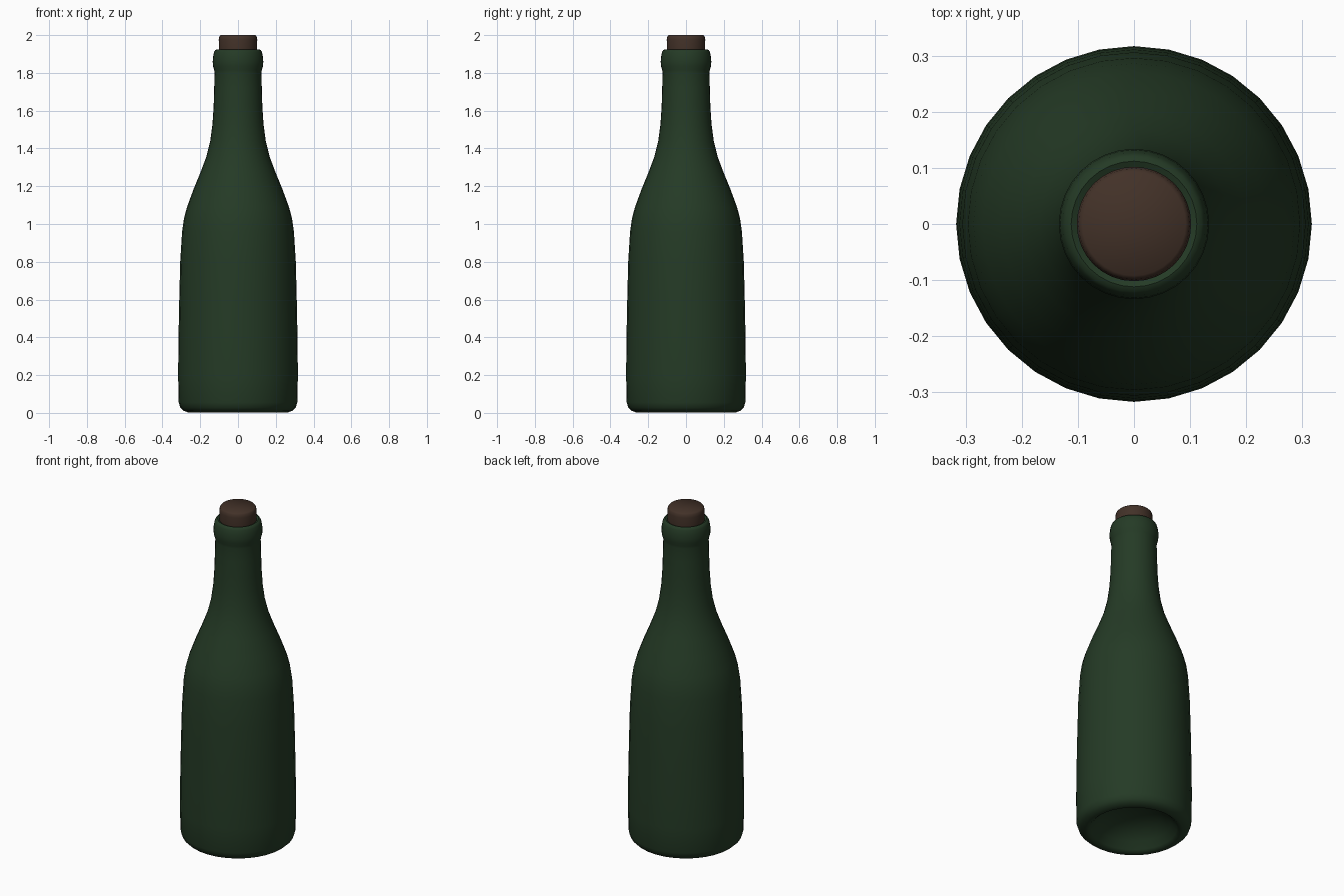
import bpy
import math

if "Cube" in bpy.data.objects:
    bpy.data.objects.remove(bpy.data.objects["Cube"])

SIDES = 32


def material(name, rgb):
    m = bpy.data.materials.new(name)
    m.diffuse_color = (*rgb, 1.0)
    m.use_nodes = True
    m.node_tree.nodes["Principled BSDF"].inputs["Base Color"].default_value = m.diffuse_color
    return m


def lathe(name, profile, mat):
    """Revolve (radius, height) points, bottom to top, around z; radius 0 makes a pole."""
    verts, faces, rings = [], [], []
    for r, z in profile:
        n = SIDES if r > 0 else 1
        rings.append(list(range(len(verts), len(verts) + n)))
        for i in range(n):
            a = 2 * math.pi * i / SIDES
            verts.append((r * math.cos(a), r * math.sin(a), z))
    for lo, hi in zip(rings, rings[1:]):
        for i in range(SIDES):
            j = (i + 1) % SIDES
            if len(lo) == 1:
                faces.append((lo[0], hi[j], hi[i]))
            elif len(hi) == 1:
                faces.append((lo[i], lo[j], hi[0]))
            else:
                faces.append((lo[i], lo[j], hi[j], hi[i]))
    mesh = bpy.data.meshes.new(name)
    mesh.from_pydata(verts, [], faces)
    mesh.materials.append(mat)
    ob = bpy.data.objects.new(name, mesh)
    bpy.context.collection.objects.link(ob)
    bpy.ops.object.select_all(action='DESELECT')
    ob.select_set(True)
    bpy.context.view_layer.objects.active = ob
    bpy.ops.object.shade_smooth_by_angle(angle=math.radians(50))
    return ob


glass = material("dark_green_glass", (0.018, 0.043, 0.019))
cork = material("brown_cork", (0.055, 0.031, 0.021))

# Bottle: hollow punt underneath, body, shoulder, neck, rounded lip
lathe("bottle", [
    (0, 0.12), (0.08, 0.112), (0.15, 0.09), (0.205, 0.05), (0.235, 0.015),
    (0.25, 0.002), (0.265, 0.003), (0.288, 0.011), (0.305, 0.027), (0.314, 0.055),
    (0.317, 0.2), (0.315, 0.4), (0.311, 0.6), (0.306, 0.8), (0.296, 0.96),
    (0.286, 1.03), (0.270, 1.09), (0.235, 1.185), (0.198, 1.275), (0.168, 1.355),
    (0.147, 1.44), (0.135, 1.53), (0.129, 1.62), (0.126, 1.72), (0.124, 1.80),
    (0.126, 1.815), (0.132, 1.835), (0.134, 1.86), (0.132, 1.885), (0.127, 1.91),
    (0.121, 1.921), (0.112, 1.925), (0.102, 1.920), (0.098, 1.86),
], glass)

# Stopper pushed into the neck
lathe("cork", [
    (0, 1.86), (0.097, 1.86), (0.101, 1.92), (0.102, 1.975),
    (0.099, 1.992), (0.092, 2.0), (0, 2.0),
], cork)
